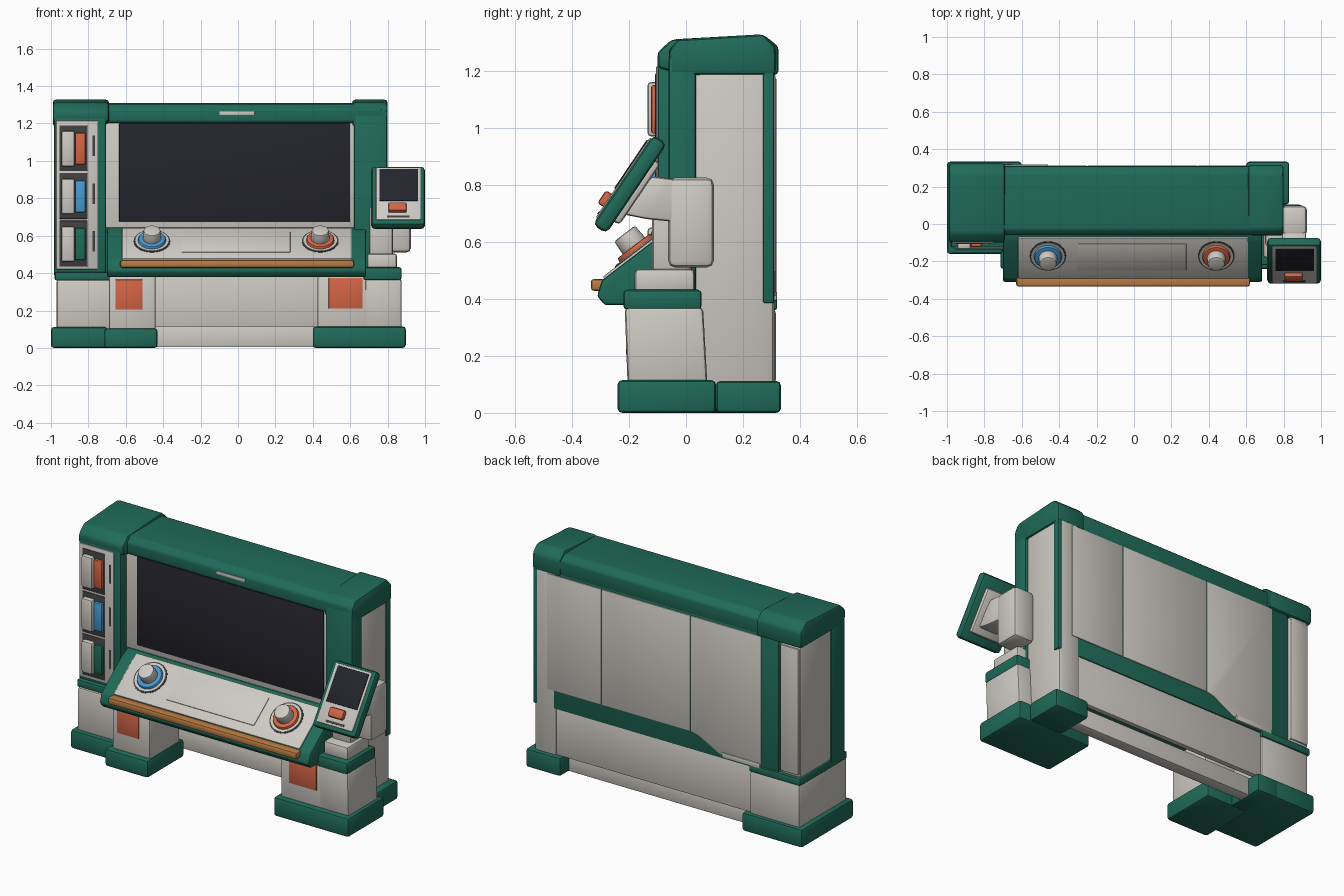
import bpy, bmesh, math
from mathutils import Matrix, Vector


def material(name, rgb):
    m = bpy.data.materials.new(name)
    m.diffuse_color = (*rgb, 1)
    return m


GREEN = material("deep green", (0.014, 0.145, 0.098))
LIGHT = material("warm light grey", (0.62, 0.59, 0.55))
SCREEN = material("screen black", (0.018, 0.018, 0.026))
ORANGE = material("coral orange", (0.66, 0.13, 0.06))
BLUE = material("sky blue", (0.065, 0.32, 0.64))
WOOD = material("wood brown", (0.50, 0.20, 0.055))
DARK = material("dark grey", (0.05, 0.05, 0.05))


def finish(name, bm, mat, bevel=0.0, m=None):
    bmesh.ops.recalc_face_normals(bm, faces=bm.faces)
    if bevel:
        sharp = [e for e in bm.edges if e.calc_face_angle(0) > 0.3]
        bmesh.ops.bevel(bm, geom=sharp, offset=bevel, segments=2, profile=0.5,
                        affect='EDGES', clamp_overlap=True)
    if m:
        bm.transform(m)
    me = bpy.data.meshes.new(name)
    bm.to_mesh(me)
    bm.free()
    me.materials.append(mat)
    ob = bpy.data.objects.new(name, me)
    bpy.context.collection.objects.link(ob)
    bpy.ops.object.select_all(action='DESELECT')
    ob.select_set(True)
    bpy.context.view_layer.objects.active = ob
    bpy.ops.object.shade_smooth_by_angle(angle=math.radians(35))
    return ob


def box(name, mat, x, y, z, bevel=0.01, m=None):
    bm = bmesh.new()
    bmesh.ops.create_cube(bm, size=1)
    for v in bm.verts:
        v.co = Vector(((x[0] + x[1]) / 2 + v.co.x * (x[1] - x[0]),
                       (y[0] + y[1]) / 2 + v.co.y * (y[1] - y[0]),
                       (z[0] + z[1]) / 2 + v.co.z * (z[1] - z[0])))
    return finish(name, bm, mat, bevel, m)


def prism(name, mat, pts, span, axis='x', bevel=0.01):
    """Extrude a (y,z) outline along x, or an (x,z) outline along y."""
    bm = bmesh.new()
    def at(p, s):
        return (s, p[0], p[1]) if axis == 'x' else (p[0], s, p[1])
    f = bm.faces.new([bm.verts.new(at(p, span[0])) for p in pts])
    r = bmesh.ops.extrude_face_region(bm, geom=[f])
    d = Vector(at((0, 0), span[1] - span[0]))
    bmesh.ops.translate(bm, vec=d, verts=[g for g in r["geom"] if isinstance(g, bmesh.types.BMVert)])
    return finish(name, bm, mat, bevel)


def disc(name, mat, r0, r1, z0, z1, m, bevel=0.0):
    bm = bmesh.new()
    bmesh.ops.create_cone(bm, cap_ends=True, segments=32, radius1=r0, radius2=r1, depth=z1 - z0,
                          matrix=Matrix.Translation((0, 0, (z0 + z1) / 2)))
    return finish(name, bm, mat, bevel, m)


# main cabinet core, side walls and top cover
box("cabinet_core", LIGHT, (-0.96, 0.78), (0.0, 0.295), (0.38, 1.25))
box("right_side_wall", LIGHT, (0.64, 0.787), (0.03, 0.31), (0.08, 1.22), 0.02)
box("left_side_wall", LIGHT, (-0.975, -0.84), (0.0, 0.31), (0.40, 1.22), 0.02)
prism("top_cover", GREEN, [(-0.06, 1.21), (-0.06, 1.275), (-0.03, 1.305), (0.27, 1.31),
                           (0.308, 1.28), (0.308, 1.18), (0.0, 1.18)], (-0.95, 0.77))
prism("right_cap", GREEN, [(-0.06, 1.185), (-0.06, 1.27), (-0.03, 1.31), (0.27, 1.328),
                           (0.315, 1.285), (0.315, 1.185)], (0.61, 0.80), bevel=0.016)
prism("left_cap", GREEN, [(-0.10, 1.21), (-0.10, 1.265), (-0.05, 1.31), (0.27, 1.328),
                          (0.325, 1.285), (0.325, 1.185), (0, 1.185)], (-0.99, -0.69), bevel=0.016)

# screen surround
box("right_column", GREEN, (0.62, 0.798), (-0.062, 0.035), (0.40, 1.25), 0.012)
box("lower_surround", GREEN, (-0.72, 0.64), (-0.05, 0.03), (0.38, 0.645))
box("screen_bezel", LIGHT, (-0.71, 0.63), (-0.045, 0.02), (0.635, 1.222), 0.005)
box("main_screen", SCREEN, (-0.635, 0.60), (-0.049, -0.02), (0.672, 1.202), 0.003)
box("top_latch", LIGHT, (-0.10, 0.09), (-0.063, -0.05), (1.245, 1.265), 0.003)

# left drawer tower
box("drawer_tower", GREEN, (-0.985, -0.705), (-0.10, 0.03), (0.385, 1.24), 0.012)
box("drawer_fascia", LIGHT, (-0.972, -0.75), (-0.105, -0.08), (0.42, 1.215), 0.004)
for i, (tag, mat) in enumerate((("lower", GREEN), ("middle", BLUE), ("upper", ORANGE))):
    z = 0.435 + 0.255 * i
    box(tag + "_drawer_recess", DARK, (-0.955, -0.805), (-0.108, -0.09), (z, z + 0.245), 0.003)
    box(tag + "_drawer_handle", LIGHT, (-0.945, -0.872), (-0.135, -0.09), (z + 0.025, z + 0.215), 0.012)
    box(tag + "_drawer_tab", mat, (-0.87, -0.815), (-0.122, -0.09), (z + 0.035, z + 0.205), 0.008)
    box(tag + "_drawer_slit", DARK, (-0.778, -0.765), (-0.108, -0.09), (z + 0.08, z + 0.19), 0)

# bases: feet, lower blocks and collars
box("left_outer_foot", GREEN, (-1.0, -0.70), (-0.16, 0.333), (0, 0.112), 0.016)
box("left_rear_foot", GREEN, (-0.75, -0.60), (0.10, 0.333), (0, 0.112), 0.016)
box("left_inner_foot", GREEN, (-0.715, -0.43), (-0.24, 0.11), (0, 0.105), 0.016)
box("right_front_foot", GREEN, (0.40, 0.897), (-0.24, 0.105), (0, 0.115), 0.016)
box("right_rear_foot", GREEN, (0.60, 0.83), (0.105, 0.333), (0, 0.112), 0.016)
box("left_lower_block", LIGHT, (-0.97, -0.64), (-0.135, 0.315), (0.10, 0.365), 0.015)
box("left_collar", GREEN, (-0.98, -0.64), (-0.125, 0.32), (0.36, 0.405), 0.01)
box("left_leg", LIGHT, (-0.69, -0.44), (-0.205, 0.08), (0.09, 0.385), 0.012)
box("right_leg", LIGHT, (0.425, 0.70), (-0.205, 0.08), (0.09, 0.385), 0.012)
prism("right_pedestal", LIGHT, [(-0.205, 0.1), (-0.215, 0.37), (0.06, 0.37), (0.075, 0.1)],
      (0.68, 0.875), bevel=0.015)
box("right_collar", GREEN, (0.67, 0.875), (-0.22, 0.055), (0.362, 0.432), 0.014)
box("left_leg_panel", ORANGE, (-0.655, -0.51), (-0.211, -0.20), (0.205, 0.365), 0.002)
box("right_leg_panel", ORANGE, (0.485, 0.665), (-0.211, -0.20), (0.21, 0.375), 0.002)
box("lower_back_panel", LIGHT, (-0.66, 0.66), (0.27, 0.302), (0.11, 0.41), 0.004)
box("lower_kick_strip", LIGHT, (-0.65, 0.65), (0.18, 0.25), (0.005, 0.115), 0.004)

# back frame and panels
box("back_frame", GREEN, (-0.83, 0.795), (0.27, 0.309), (0.385, 1.2), 0.006)
for i, (a, b) in enumerate(((0.343, 0.70), (-0.247, 0.337))):
    box(f"back_panel_{i}", LIGHT, (a, b), (0.29, 0.314), (0.495, 1.185), 0.003)
prism("back_panel_stepped", LIGHT, [(-0.253, 1.185), (-0.253, 0.495), (-0.30, 0.485), (-0.44, 0.41),
                                    (-0.715, 0.41), (-0.715, 1.185)], (0.29, 0.314), 'y', 0.003)
box("back_vent_plate", LIGHT, (-0.71, -0.46), (0.29, 0.319), (0.395, 0.425), 0.003)
box("back_tower_panel", LIGHT, (-0.965, -0.845), (0.28, 0.318), (0.42, 1.175), 0.008)

# sloping control desk
prism("control_desk", GREEN, [(-0.04, 0.645), (-0.10, 0.615), (-0.295, 0.465), (-0.312, 0.41),
                              (-0.285, 0.378), (0.0, 0.378)], (-0.70, 0.685), bevel=0.01)
desk = Matrix.Translation((0, -0.18, 0.553)) @ Matrix.Rotation(math.radians(37.5), 4, 'X')
box("desk_plate", LIGHT, (-0.62, 0.61), (-0.135, 0.135), (-0.02, 0.008), 0.004, desk)
box("desk_centre_pad", LIGHT, (-0.30, 0.28), (-0.08, 0.10), (0, 0.012), 0.003, desk)
box("wood_hand_rail", WOOD, (-0.63, 0.62), (-0.334, -0.275), (0.428, 0.47), 0.012)
for tag, x, mat in (("left", -0.46, BLUE), ("right", 0.44, ORANGE)):
    k = desk @ Matrix.Translation((x, 0.018, 0))
    disc(tag + "_knob_seat", DARK, 0.098, 0.098, 0, 0.010, k)
    disc(tag + "_knob_plate", LIGHT, 0.092, 0.09, 0, 0.013, k)
    disc(tag + "_knob_ring", mat, 0.078, 0.072, 0, 0.028, k, 0.005)
    disc(tag + "_knob", LIGHT, 0.05, 0.046, 0.01, 0.082, k, 0.008)

# support arm of the side terminal
box("terminal_neck", LIGHT, (0.69, 0.85), (-0.18, 0.03), (0.42, 0.505), 0.015)
box("terminal_post", LIGHT, (0.70, 0.83), (-0.12, 0.02), (0.48, 0.76), 0.02)
box("arm_housing", LIGHT, (0.785, 0.925), (-0.063, 0.098), (0.51, 0.825), 0.025)
tilt = Matrix.Translation((0.856, -0.197, 0.802)) @ Matrix.Rotation(math.radians(-34), 4, 'X')
prism("arm_link", LIGHT, [(-0.24, 0.70), (-0.12, 0.83), (-0.04, 0.82), (-0.04, 0.67), (-0.14, 0.68)],
      (0.79, 0.92), bevel=0.012)
box("terminal_back", LIGHT, (-0.10, 0.10), (0.01, 0.05), (-0.14, 0.12), 0.015, tilt)

# tilted side terminal
box("terminal_shell", GREEN, (-0.144, 0.144), (-0.029, 0.029), (-0.19, 0.19), 0.02, tilt)
box("terminal_face", LIGHT, (-0.118, 0.12), (-0.034, 0), (-0.163, 0.175), 0.005, tilt)
box("terminal_screen", SCREEN, (-0.10, 0.106), (-0.038, 0), (-0.042, 0.163), 0.003, tilt)
box("terminal_button", ORANGE, (-0.052, 0.046), (-0.058, 0), (-0.118, -0.064), 0.01, tilt)
box("terminal_slot", DARK, (-0.06, 0.06), (-0.037, 0), (-0.15, -0.138), 0, tilt)
